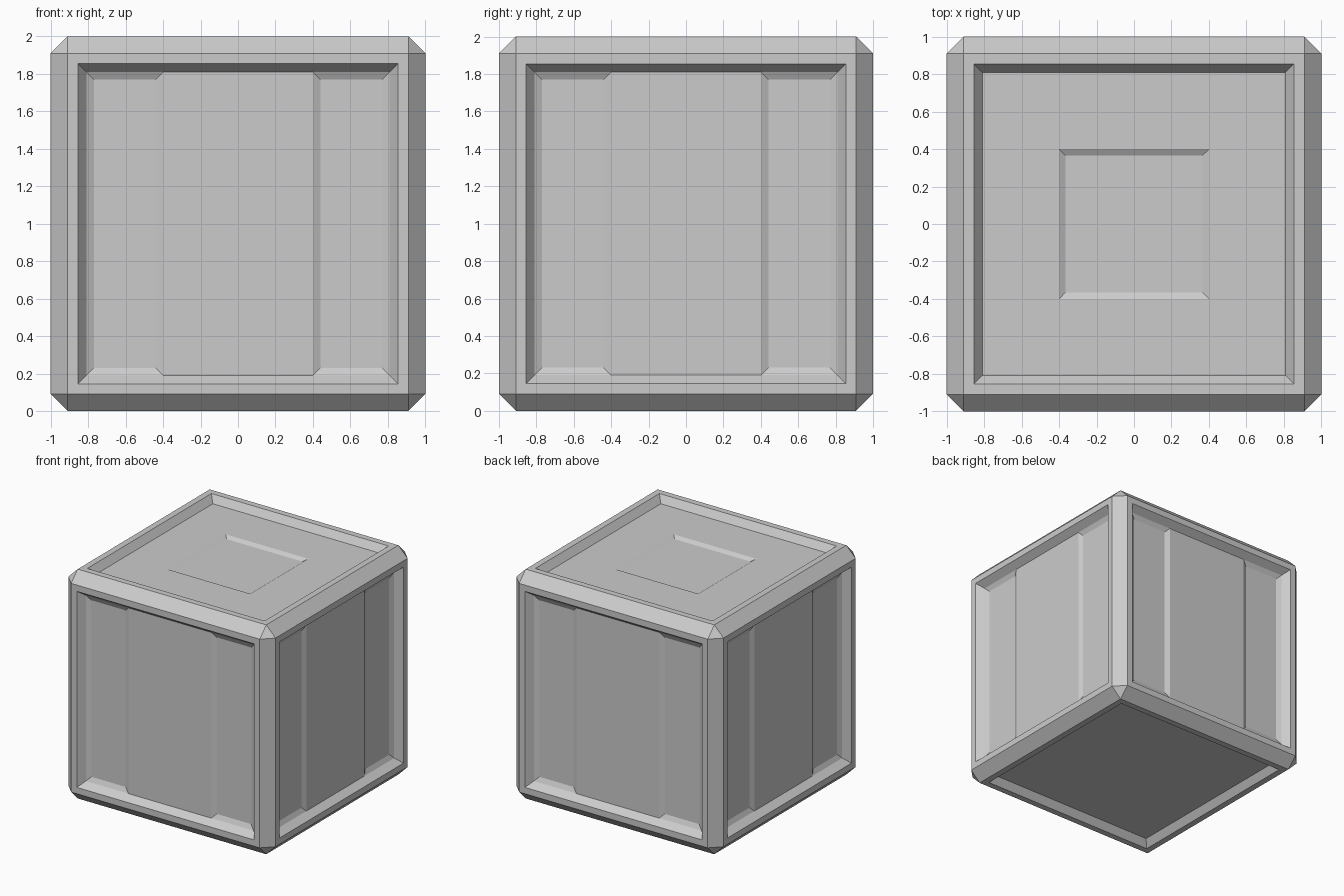
import bpy, bmesh
from mathutils import Vector

if "Cube" in bpy.data.objects:
    bpy.data.objects.remove(bpy.data.objects["Cube"])

Z = Vector((0, 0, 1))
bm = bmesh.new()

# Chamfered cube body
bmesh.ops.create_cube(bm, size=2)
bmesh.ops.bevel(bm, geom=bm.edges[:], offset=0.09, offset_type='OFFSET',
                segments=1, profile=0.5, affect='EDGES')
bm.normal_update()


def panel_faces(d, limit):
    """Faces pointing along d whose centre lies below the given distance."""
    bm.normal_update()
    return [f for f in bm.faces
            if f.normal.dot(d) > 0.999 and f.calc_center_median().dot(d) < limit]


def inset(faces, width, depth=0.0):
    bmesh.ops.inset_individual(bm, faces=faces, thickness=width, depth=depth,
                               use_even_offset=True)


DIRS = [Vector(v) for v in ((1, 0, 0), (-1, 0, 0), (0, 1, 0),
                            (0, -1, 0), (0, 0, 1), (0, 0, -1))]

# Framed, sunken panel on all six sides
for d in DIRS:
    face = panel_faces(d, 1.1)
    inset(face, 0.055)
    inset(face, 0.045, -0.06)

# Two shallow upright recesses on each of the four walls
for d in DIRS[:4]:
    side = d.cross(Z)
    for s in (-0.4, 0.4):
        geom = set()
        for f in panel_faces(d, 0.97):
            geom.update([f], f.edges, f.verts)
        bmesh.ops.bisect_plane(bm, geom=list(geom), plane_co=side * s,
                               plane_no=side)
    outer = [f for f in panel_faces(d, 0.97)
             if abs(f.calc_center_median().dot(side)) > 0.4]
    inset(outer, 0.04, -0.02)

# Shallow square recess in the middle of the top
top = panel_faces(Z, 0.97)
inset(top, 0.41)
inset(top, 0.035, -0.02)

bmesh.ops.translate(bm, verts=bm.verts[:], vec=Z)
bmesh.ops.recalc_face_normals(bm, faces=bm.faces[:])
mesh = bpy.data.meshes.new("crate")
bm.to_mesh(mesh)
bm.free()
bpy.context.collection.objects.link(bpy.data.objects.new("crate", mesh))
